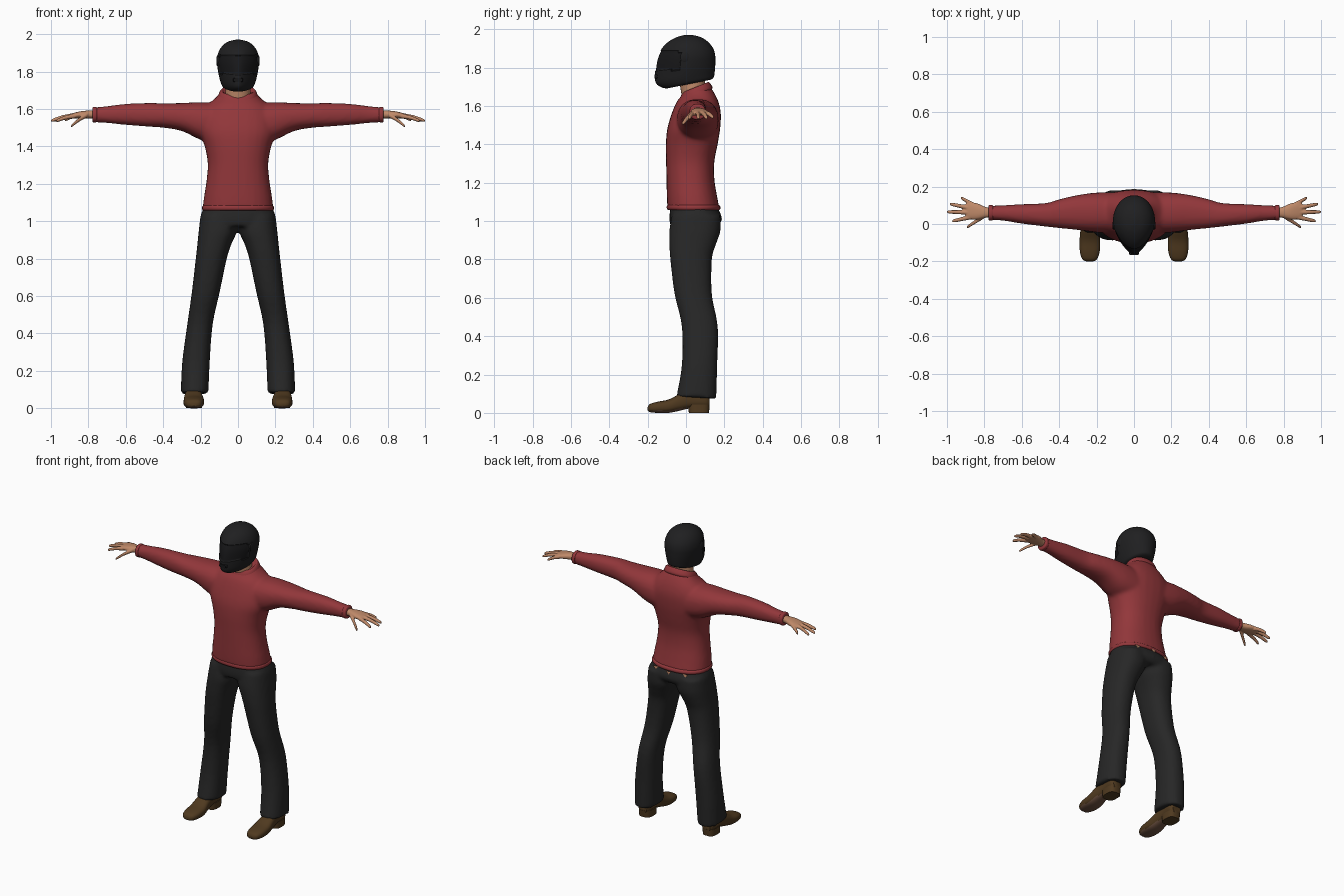
import bpy, bmesh, math
from mathutils import Vector

cube = bpy.data.objects.get("Cube")
if cube:
    bpy.data.objects.remove(cube, do_unlink=True)


def material(name, r, g, b):
    m = bpy.data.materials.new(name)
    m.use_nodes = True
    m.diffuse_color = (r, g, b, 1)
    bsdf = next(n for n in m.node_tree.nodes if n.type == 'BSDF_PRINCIPLED')
    bsdf.inputs["Base Color"].default_value = (r, g, b, 1)
    bsdf.inputs["Roughness"].default_value = 0.8
    return m


RED = material("sweater red", 0.29, 0.038, 0.043)
BLACK = material("trouser black", 0.02, 0.02, 0.02)
SHELL = material("helmet black", 0.014, 0.014, 0.015)
VISOR = material("visor black", 0.009, 0.009, 0.01)
SKIN = material("skin", 0.52, 0.25, 0.14)
LEATHER = material("shoe brown", 0.08, 0.042, 0.014)
SOLE = material("sole brown", 0.15, 0.08, 0.05)


def smooth_sections(secs, steps):
    """Catmull-Rom interpolation between cross-sections."""
    secs = [tuple(s) + (0,) * (6 - len(s)) for s in secs]
    out = []
    for i in range(len(secs) - 1):
        p0, p1 = secs[max(i - 1, 0)], secs[i]
        p2, p3 = secs[i + 1], secs[min(i + 2, len(secs) - 1)]
        for k in range(steps):
            t = k / steps
            out.append([0.5 * (2 * b + (c - a) * t + (2 * a - 5 * b + 4 * c - d) * t * t
                               + (3 * b - a - 3 * c + d) * t ** 3)
                        for a, b, c, d in zip(p0, p1, p2, p3)])
    return out + [list(secs[-1])]


def loft(bm, secs, axis='z', side=1, n=28, power=2.3, steps=4):
    """Each section: position on axis, low/high of both cross axes, slope."""
    rings = []
    for t, a0, a1, b0, b1, slope in smooth_sections(secs, steps):
        ring = []
        for i in range(n):
            ang = 2 * math.pi * i / n
            c, s = math.cos(ang), math.sin(ang)
            u = math.copysign(abs(c) ** (2 / power), c) * (a1 - a0) / 2
            v = math.copysign(abs(s) ** (2 / power), s) * (b1 - b0) / 2
            a, b, w = (a0 + a1) / 2 + u, (b0 + b1) / 2 + v, t + slope * v
            x, y, z = {'z': (a, b, w), 'x': (w, a, b), 'y': (a, w, b)}[axis]
            ring.append(bm.verts.new((x * side, y, z)))
        rings.append(ring)
    for r, q in zip(rings, rings[1:]):
        for i in range(n):
            j = (i + 1) % n
            bm.faces.new((r[i], r[j], q[j], q[i]))
    bm.faces.new(rings[0])
    bm.faces.new(rings[-1])


def finish(name, bm, *mats, voxel=0, relax=0, mirror=False):
    bmesh.ops.recalc_face_normals(bm, faces=bm.faces[:])
    me = bpy.data.meshes.new(name)
    bm.to_mesh(me)
    bm.free()
    ob = bpy.data.objects.new(name, me)
    bpy.context.collection.objects.link(ob)
    for m in mats:
        me.materials.append(m)
    bpy.ops.object.select_all(action='DESELECT')
    ob.select_set(True)
    bpy.context.view_layer.objects.active = ob
    bpy.ops.object.shade_smooth_by_angle(angle=math.radians(45))
    if voxel:
        mod = ob.modifiers.new("union", 'REMESH')
        mod.mode, mod.voxel_size, mod.use_smooth_shade = 'VOXEL', voxel, True
        mod = ob.modifiers.new("relax", 'SMOOTH')
        mod.factor, mod.iterations = 0.5, relax
    if mirror:
        ob.modifiers.new("mirror", 'MIRROR')
    return ob


# Sweater: torso and two sleeves fused into one surface
bm = bmesh.new()
loft(bm, [(1.065, -.19, .19, -.097, .175), (1.13, -.182, .182, -.1, .162),
          (1.22, -.168, .168, -.102, .148), (1.31, -.162, .162, -.104, .148),
          (1.4, -.178, .178, -.105, .165), (1.48, -.205, .205, -.098, .178),
          (1.56, -.2, .2, -.075, .182), (1.62, -.165, .165, -.05, .17),
          (1.66, -.118, .118, -.03, .145, .15), (1.69, -.095, .095, -.01, .12, .25)])
for side in (1, -1):
    loft(bm, [(.1, -.05, .17, 1.41, 1.63), (.2, -.045, .168, 1.435, 1.636),
              (.3, -.032, .155, 1.482, 1.632), (.4, -.022, .132, 1.5, 1.63),
              (.47, -.014, .112, 1.505, 1.632), (.6, .002, .106, 1.515, 1.627),
              (.7, .018, .1, 1.525, 1.615), (.775, .022, .098, 1.53, 1.608)], 'x', side)
finish("sweater", bm, RED, voxel=0.011, relax=5)

# Rolled edges of the sweater
bm = bmesh.new()
loft(bm, [(1.058, -.188, .188, -.094, .174), (1.066, -.193, .193, -.1, .18),
          (1.078, -.192, .192, -.1, .178), (1.086, -.184, .184, -.095, .168)])
finish("sweater_hem", bm, RED)
bm = bmesh.new()
loft(bm, [(1.645, -.09, .09, -.02, .125, .35), (1.66, -.106, .106, -.034, .138, .4),
          (1.685, -.1, .1, -.026, .128, .4), (1.7, -.088, .088, -.012, .116, .4),
          (1.688, -.075, .075, -.002, .104, .4)])
finish("collar", bm, RED)
bm = bmesh.new()
loft(bm, [(.755, .022, .098, 1.532, 1.608), (.76, .019, .101, 1.529, 1.611),
          (.774, .019, .101, 1.529, 1.611), (.779, .026, .094, 1.537, 1.603)], 'x')
finish("cuffs", bm, RED, mirror=True)

# Trousers: hips and two legs fused
bm = bmesh.new()
loft(bm, [(.972, -.2, .2, -.08, .165), (1.0, -.205, .205, -.086, .186),
          (1.03, -.2, .2, -.086, .184), (1.072, -.185, .185, -.082, .165)])
for side in (1, -1):
    loft(bm, [(1.03, .003, .2, -.075, .18), (.95, .004, .21, -.087, .18),
              (.88, .034, .217, -.087, .157), (.8, .06, .226, -.082, .135),
              (.62, .098, .247, -.06, .135), (.45, .135, .271, -.022, .166),
              (.25, .151, .298, -.022, .163), (.08, .158, .306, -.05, .158, -.06)],
         'z', side)
finish("trousers", bm, BLACK, voxel=0.011, relax=5)

# Glimpses of skin at the back of the waist
bm = bmesh.new()
for x, y in ((-.11, .166), (0, .187), (.11, .166)):
    pts = [Vector((x + dx, y - abs(dx) * .1, z))
           for dx, z in ((-.022, 1.06), (.022, 1.06), (0, 1.04))]
    geo = bm.faces.new([bm.verts.new(p) for p in pts])
    bmesh.ops.solidify(bm, geom=[geo], thickness=0.008)
finish("waist_skin", bm, SKIN)

# Neck
bm = bmesh.new()
loft(bm, [(1.64, -.075, .075, -.02, .115), (1.7, -.066, .066, -.03, .1),
          (1.78, -.066, .066, -.04, .1)], power=2)
finish("neck", bm, SKIN)

# Helmet with a sunk visor window and a narrowing front
bm = bmesh.new()
loft(bm, [(1.715, -.068, .068, -.095, .13, .2), (1.722, -.084, .084, -.122, .144, .2),
          (1.745, -.095, .095, -.156, .149, .18), (1.78, -.104, .104, -.162, .152, .14),
          (1.82, -.111, .111, -.158, .153, .08), (1.86, -.114, .114, -.148, .152, .04),
          (1.9, -.106, .106, -.126, .142), (1.935, -.086, .086, -.092, .115),
          (1.96, -.053, .053, -.047, .075), (1.971, -.01, .01, -.005, .03)],
     n=40, power=2.1)
for v in bm.verts:
    if v.co.y < .03:
        v.co.x *= 1 - .42 * ((.03 - v.co.y) / .19) ** 2
bmesh.ops.recalc_face_normals(bm, faces=bm.faces[:])
window = [f for f in bm.faces
          if f.calc_center_median().y < -.03 and 1.785 < f.calc_center_median().z < 1.89]
bmesh.ops.inset_region(bm, faces=window, thickness=.004, depth=-.004)
for f in window:
    f.material_index = 1
finish("helmet", bm, SHELL, VISOR)

# Visor hinges and chin vent
bm = bmesh.new()
loft(bm, [(.095, -.03, .015, 1.83, 1.885), (.112, -.03, .015, 1.83, 1.885),
          (.115, -.024, .009, 1.836, 1.879)], 'x', n=20, power=2, steps=1)
finish("visor_hinges", bm, SHELL, mirror=True)
bm = bmesh.new()
loft(bm, [(-.165, -.024, .024, 1.745, 1.765), (-.14, -.03, .03, 1.74, 1.77)],
     'y', n=16, power=4, steps=1)
finish("chin_vent", bm, VISOR)

# Hands: palm and five tapering digits fused
bm = bmesh.new()
loft(bm, [(.74, .035, .085, 1.55, 1.592), (.79, .034, .09, 1.55, 1.592),
          (.84, .024, .111, 1.55, 1.588), (.885, .027, .116, 1.55, 1.577),
          (.9, .04, .108, 1.554, 1.57)], 'x')
digits = {"index": ((.87, .038, 1.563), (.972, .015, 1.535)),
          "middle": ((.88, .062, 1.565), (1.0, .065, 1.536)),
          "ring": ((.88, .086, 1.565), (.985, .107, 1.536)),
          "little": ((.86, .104, 1.564), (.925, .14, 1.54)),
          "thumb": ((.805, .04, 1.568), (.893, -.017, 1.507))}
for base, tip in digits.values():
    base, tip = Vector(base), Vector(tip)
    secs = []
    for t, r in ((0, .013), (.5, .011), (.9, .009), (1, .004)):
        p = base.lerp(tip, t) + Vector((0, 0, .02 * t * (1 - t)))
        secs.append((p.x, p.y - r, p.y + r, p.z - r, p.z + r))
    loft(bm, secs, 'x', n=14, power=2)
finish("hands", bm, SKIN, voxel=0.004, relax=2, mirror=True)

# Shoes with a paler underside
bm = bmesh.new()
loft(bm, [(-.2, .218, .255, .012, .03), (-.188, .198, .276, .004, .046),
          (-.15, .184, .289, 0, .058), (-.09, .181, .291, 0, .07),
          (-.03, .19, .286, .012, .1), (.03, .194, .278, .025, .115),
          (.1, .192, .277, .025, .115), (.122, .206, .264, .03, .1)], 'y', power=2.6)
bmesh.ops.recalc_face_normals(bm, faces=bm.faces[:])
for f in bm.faces:
    f.material_index = int(f.normal.z < -.7)
finish("shoes", bm, LEATHER, SOLE, mirror=True)
bm = bmesh.new()
loft(bm, [(0, .192, .278, .015, .12), (.045, .192, .278, .01, .124)], power=3, steps=1)
finish("shoe_heels", bm, LEATHER, mirror=True)
